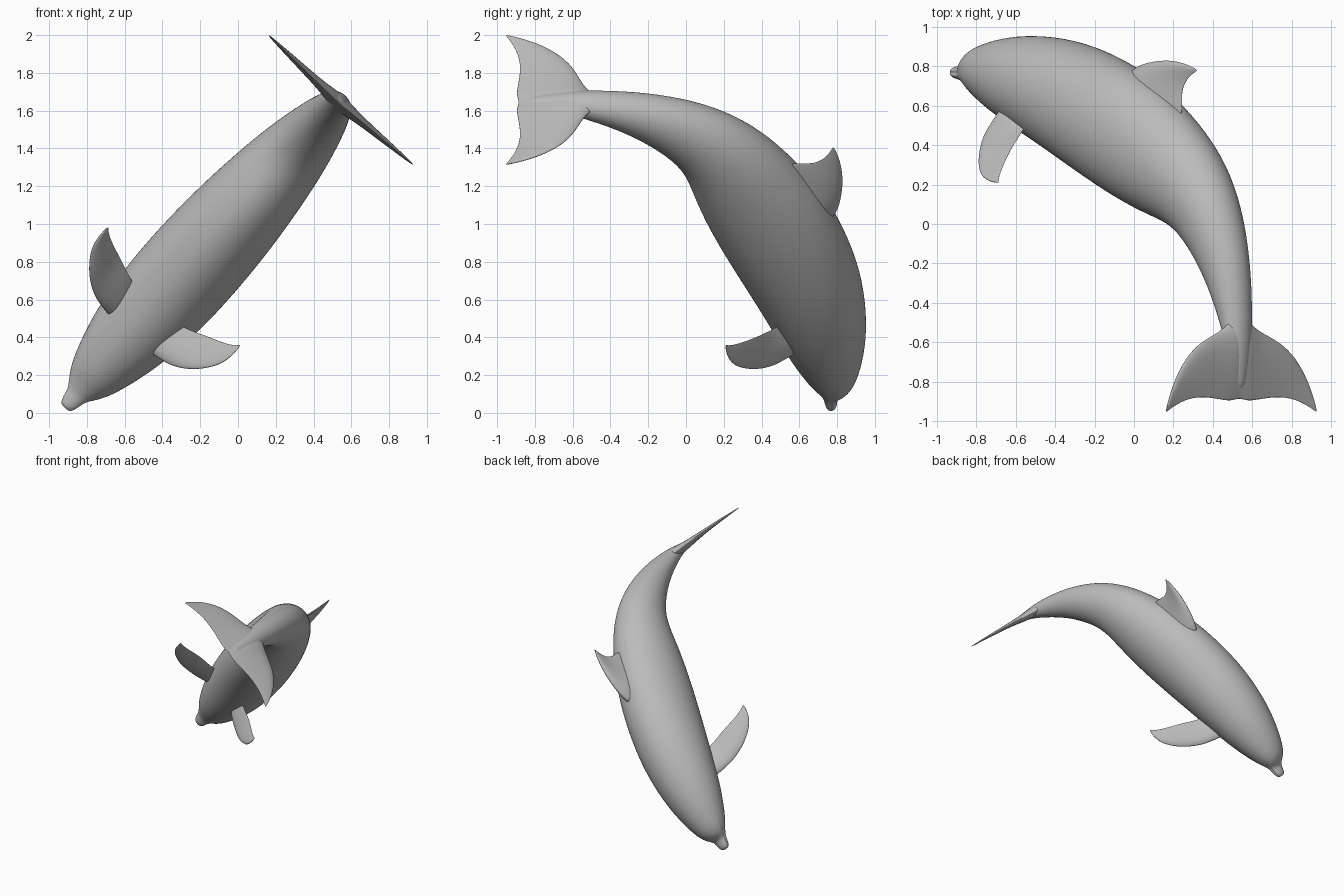
import bpy, bmesh, math
from mathutils import Vector, Matrix

# Body frame: local x runs head to tail, local y is dorsal, local z is sideways
FRAME = Matrix(((0.667, 0, -0.745, -0.521),
                (0, 1, 0, 0),
                (0.745, 0, 0.667, 0.467),
                (0, 0, 0, 1)))

grey = bpy.data.materials.new("skin_grey")
grey.diffuse_color = (0.5, 0.5, 0.5, 1)


def skin(name, rings, levels=2):
    """Join closed rings of points into a capped, smooth, subdivided skin."""
    bm = bmesh.new()
    loops = [[bm.verts.new(FRAME @ Vector(p)) for p in ring] for ring in rings]
    n = len(loops[0])
    for r0, r1 in zip(loops, loops[1:]):
        for i in range(n):
            j = (i + 1) % n
            bm.faces.new((r0[i], r0[j], r1[j], r1[i]))
    bm.faces.new(loops[0][::-1])
    bm.faces.new(loops[-1])
    bmesh.ops.recalc_face_normals(bm, faces=bm.faces)
    for f in bm.faces:
        f.smooth = True
    mesh = bpy.data.meshes.new(name)
    bm.to_mesh(mesh)
    bm.free()
    mesh.materials.append(grey)
    obj = bpy.data.objects.new(name, mesh)
    bpy.context.collection.objects.link(obj)
    sub = obj.modifiers.new("smooth", 'SUBSURF')
    sub.levels = sub.render_levels = levels
    return obj


def blade(name, stations):
    """Thin fin: each station is (leading point, trailing point, half thickness)."""
    foil = [(0, 0), (0.05, 0.5), (0.2, 0.95), (0.45, 0.9), (0.75, 0.5), (0.95, 0.13), (1, 0)]
    lead = [Vector(s[0]) for s in stations]
    trail = [Vector(s[1]) for s in stations]
    mid = [(a + b) / 2 for a, b in zip(lead, trail)]
    rings = []
    for i, s in enumerate(stations):
        span = mid[min(i + 1, len(mid) - 1)] - mid[max(i - 1, 0)]
        chord = trail[i] - lead[i]
        nrm = chord.cross(span).normalized()
        top = [lead[i] + chord * f + nrm * t * s[2] for f, t in foil]
        low = [lead[i] + chord * f - nrm * t * s[2] for f, t in foil[-2:0:-1]]
        rings.append(top + low)
    return skin(name, rings)


# Body stations: along, dorsal, half height, half width, mouth groove
BODY = [
    (-0.592, 0.768, 0.012, 0.020, 0), (-0.584, 0.768, 0.025, 0.038, 0.15),
    (-0.560, 0.768, 0.033, 0.050, 0.2), (-0.520, 0.765, 0.037, 0.059, 0.2),
    (-0.495, 0.766, 0.046, 0.068, 0.15), (-0.470, 0.777, 0.072, 0.086, 0.08),
    (-0.430, 0.781, 0.102, 0.113, 0.03), (-0.358, 0.777, 0.142, 0.149, 0),
    (-0.177, 0.750, 0.207, 0.206, 0), (0.024, 0.712, 0.253, 0.245, 0),
    (0.260, 0.653, 0.292, 0.265, 0), (0.520, 0.555, 0.316, 0.265, 0),
    (0.762, 0.445, 0.320, 0.252, 0), (0.985, 0.325, 0.294, 0.228, 0),
    (1.170, 0.220, 0.250, 0.202, 0), (1.308, 0.100, 0.205, 0.172, 0),
    (1.418, -0.070, 0.164, 0.143, 0), (1.508, -0.285, 0.116, 0.113, 0),
    (1.559, -0.500, 0.075, 0.088, 0), (1.578, -0.620, 0.052, 0.075, 0),
    (1.585, -0.740, 0.030, 0.055, 0), (1.587, -0.840, 0.012, 0.030, 0)]
SIDES = 24
body_rings = []
for i, (a, b, h, w, groove) in enumerate(BODY):
    p, q = BODY[max(i - 1, 0)], BODY[min(i + 1, len(BODY) - 1)]
    t = Vector((q[0] - p[0], q[1] - p[1])).normalized()
    if a < -0.4:
        t = Vector((1, 0))
    ring = []
    for k in range(SIDES):
        ang = 2 * math.pi * k / SIDES
        side = w * math.cos(ang) * (1 - groove if k % (SIDES // 2) == 0 else 1)
        up = h * math.sin(ang)
        ring.append((a - t.y * up, b + t.x * up, side))
    body_rings.append(ring)
skin("body", body_rings)

# Tail fluke: one wide blade mirrored about the middle
HALF = [(0, -0.46, -0.888, 0.045), (0.055, -0.48, -0.905, 0.042),
        (0.12, -0.537, -0.897, 0.030), (0.24, -0.580, -0.880, 0.022),
        (0.35, -0.650, -0.887, 0.016), (0.44, -0.765, -0.918, 0.010),
        (0.49, -0.875, -0.943, 0.006), (0.514, -0.948, -0.956, 0.002)]
full = [(-s, l, t, h) for s, l, t, h in HALF[:0:-1]] + HALF
blade("tail_fluke", [((1.58 + 0.034 * abs(s), l, s), (1.58 + 0.034 * abs(s), t, s), h)
                     for s, l, t, h in full])

# Dorsal fin
DORSAL = [(0.70, 0.74, 1.13, 0.48, 0.070), (0.79, 0.805, 1.158, 0.575, 0.048),
          (0.92, 0.828, 1.146, 0.655, 0.032), (1.05, 0.834, 1.160, 0.700, 0.022),
          (1.16, 0.817, 1.187, 0.735, 0.013), (1.225, 0.797, 1.225, 0.761, 0.007),
          (1.262, 0.781, 1.260, 0.777, 0.002)]
blade("dorsal_fin", [((a, b, 0), (c, d, 0), h) for a, b, c, d, h in DORSAL])

# Pair of flippers
FLIPPER = [((-0.085, 0.66, 0.08), (0.14, 0.58, 0.08), 0.035),
           ((-0.072, 0.55, 0.172), (0.143, 0.50, 0.16), 0.030),
           ((-0.056, 0.47, 0.265), (0.158, 0.45, 0.215), 0.025),
           ((-0.022, 0.40, 0.33), (0.194, 0.39, 0.30), 0.021),
           ((0.028, 0.325, 0.39), (0.214, 0.33, 0.36), 0.017),
           ((0.118, 0.25, 0.459), (0.236, 0.27, 0.415), 0.012),
           ((0.197, 0.218, 0.474), (0.258, 0.228, 0.453), 0.008),
           ((0.270, 0.208, 0.472), (0.276, 0.211, 0.468), 0.002)]
for name, m in (("flipper_left", 1), ("flipper_right", -1)):
    blade(name, [((l[0], l[1], l[2] * m), (t[0], t[1], t[2] * m), h) for l, t, h in FLIPPER])
